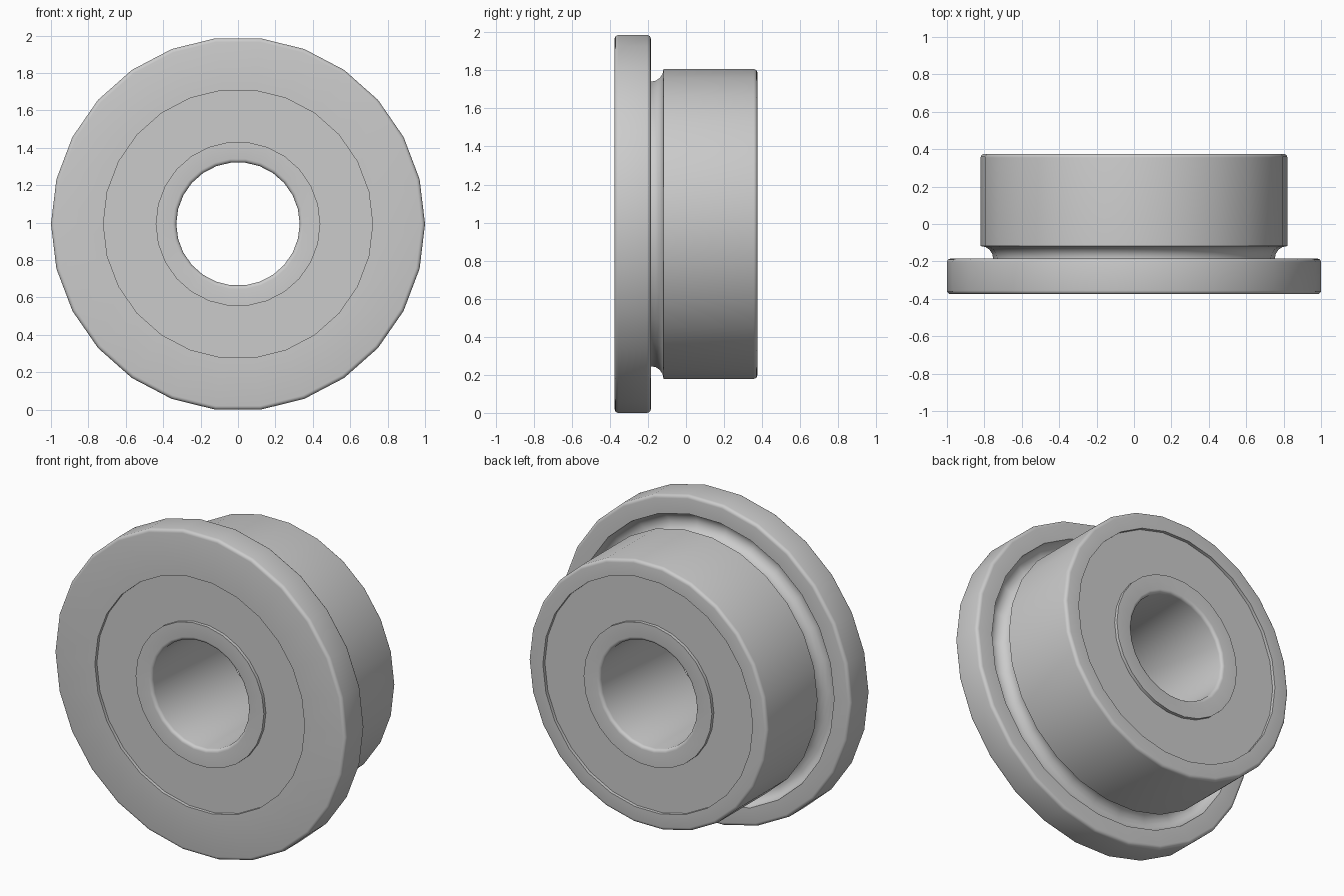
import bpy
import bmesh
import math

SIDES = 26
FLANGE_R, BODY_R, RACE_R, HUB_R, BORE_R = 1.0, 0.82, 0.72, 0.44, 0.33
HALF = 0.375          # half the width along the axis
STEP = -0.185         # back face of the flange
GROOVE = 0.067        # radius of the undercut
ROUND = 0.02          # rounded edges
RECESS = 0.02         # how far the shields sit below the rims
AXIS_Z = FLANGE_R * math.cos(math.pi / SIDES)

if "Cube" in bpy.data.objects:
    bpy.data.objects.remove(bpy.data.objects["Cube"], do_unlink=True)

steel = bpy.data.materials.new("grey_steel")
steel.use_nodes = True
GREY = (0.6, 0.6, 0.6, 1)
steel.diffuse_color = GREY
steel.node_tree.nodes["Principled BSDF"].inputs["Base Color"].default_value = GREY


def arc(r, y, radius, start, end, steps):
    """Points (radius, y) along an arc, angles in degrees."""
    angles = [math.radians(start + (end - start) * i / steps) for i in range(steps + 1)]
    return [(r + radius * math.cos(a), y + radius * math.sin(a)) for a in angles]


def corner(r, y, dr, dy, start):
    """Quarter-round edge at (r, y); dr and dy point into the solid."""
    return arc(r + dr * ROUND, y + dy * ROUND, ROUND, start, start + 90, 4)


def lathe(name, profile):
    """Revolve a closed (radius, y) profile around the y axis."""
    bm = bmesh.new()
    rings = []
    for i in range(SIDES):
        a = math.tau * i / SIDES
        rings.append([bm.verts.new((r * math.cos(a), y, r * math.sin(a))) for r, y in profile])
    n = len(profile)
    for i in range(SIDES):
        a, b = rings[i], rings[(i + 1) % SIDES]
        for j in range(n):
            k = (j + 1) % n
            bm.faces.new((a[j], a[k], b[k], b[j]))
    bmesh.ops.recalc_face_normals(bm, faces=bm.faces)
    mesh = bpy.data.meshes.new(name)
    bm.to_mesh(mesh)
    bm.free()
    mesh.materials.append(steel)
    obj = bpy.data.objects.new(name, mesh)
    obj.location.z = AXIS_Z
    bpy.context.collection.objects.link(obj)
    bpy.ops.object.select_all(action="DESELECT")
    obj.select_set(True)
    bpy.context.view_layer.objects.active = obj
    bpy.ops.object.shade_smooth_by_angle(angle=math.radians(35))
    return obj


# Outer ring: flange, undercut groove and body
lathe("outer_ring",
      [(RACE_R, -HALF)]
      + corner(FLANGE_R, -HALF, -1, 1, -90)
      + corner(FLANGE_R, STEP, -1, -1, 0)
      + arc(BODY_R, STEP, GROOVE, 360, 90, 12)
      + corner(BODY_R, HALF, -1, -1, 0)
      + [(RACE_R, HALF)])

# Inner ring with a rounded bore
lathe("inner_ring",
      [(HUB_R, -HALF), (HUB_R, HALF)]
      + corner(BORE_R, HALF, 1, -1, 90)
      + corner(BORE_R, -HALF, 1, 1, 180))

# Recessed shields closing the gap between the rings
deep = HALF - RECESS
lathe("shields", [(HUB_R - 0.01, -deep), (RACE_R + 0.01, -deep),
                  (RACE_R + 0.01, deep), (HUB_R - 0.01, deep)])
